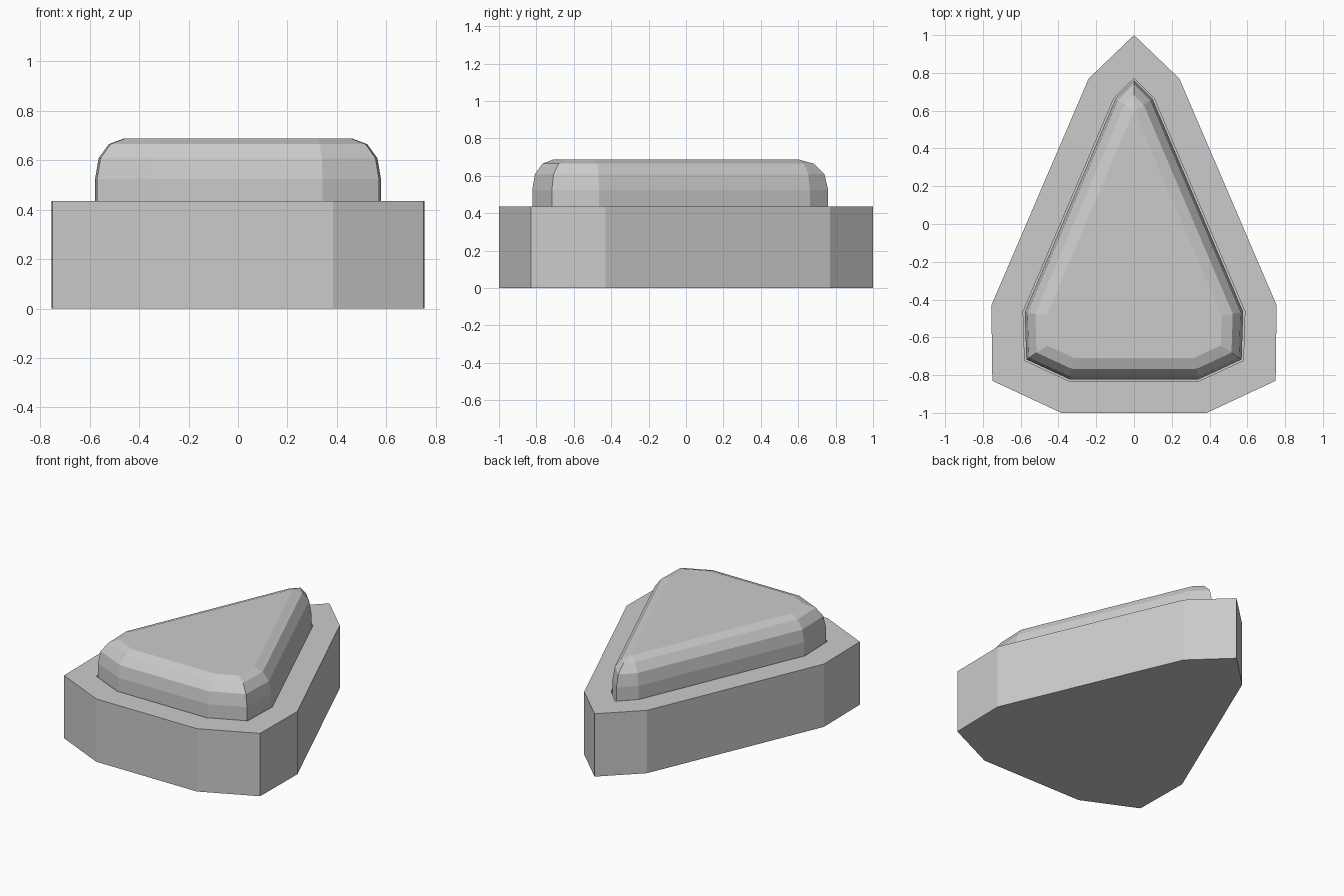
import bpy, bmesh
from mathutils import Vector

if "Cube" in bpy.data.objects:
    bpy.data.objects.remove(bpy.data.objects["Cube"])


def outline(tip_y, right_side):
    """Closed clockwise outline: tip, right side down, mirrored left side up."""
    pts = [(0, tip_y)] + right_side + [(-x, y) for x, y in reversed(right_side)]
    return [Vector(p) for p in pts]


def inset(pts, d):
    """Mitred inward offset of a convex clockwise outline."""
    out = []
    n = len(pts)
    for i, p in enumerate(pts):
        e1 = (p - pts[i - 1]).normalized()
        e2 = (pts[(i + 1) % n] - p).normalized()
        n1, n2 = Vector((e1.y, -e1.x)), Vector((e2.y, -e2.x))
        out.append(p + (n1 + n2) * d / (1 + n1.dot(n2)))
    return out


def loft(name, rings):
    """Skin a stack of (outline, z) rings and cap both ends."""
    bm = bmesh.new()
    loops = [[bm.verts.new((p.x, p.y, z)) for p in pts] for pts, z in rings]
    for a, b in zip(loops, loops[1:]):
        for i in range(len(a)):
            j = (i + 1) % len(a)
            bm.faces.new((a[i], a[j], b[j], b[i]))
    bm.faces.new(loops[0])
    bm.faces.new(loops[-1])
    bmesh.ops.recalc_face_normals(bm, faces=bm.faces)
    mesh = bpy.data.meshes.new(name)
    bm.to_mesh(mesh)
    bm.free()
    obj = bpy.data.objects.new(name, mesh)
    bpy.context.collection.objects.link(obj)
    return obj


body = outline(1.0, [(0.24, 0.77), (0.755, -0.43), (0.75, -0.83), (0.385, -1.0)])
cap = outline(0.76, [(0.098, 0.662), (0.578, -0.465), (0.57, -0.717), (0.342, -0.822)])
socket = inset(cap, -0.009)

# Base housing with a shallow socket that leaves a thin gap around the button
loft("base", [(body, 0), (body, 0.435), (socket, 0.435), (socket, 0.40)])

# Button with a rounded top rim
rim = [(0, 0.40), (0, 0.525), (0.014, 0.608), (0.055, 0.665), (0.113, 0.687)]
loft("button", [(inset(cap, d), z) for d, z in rim])
